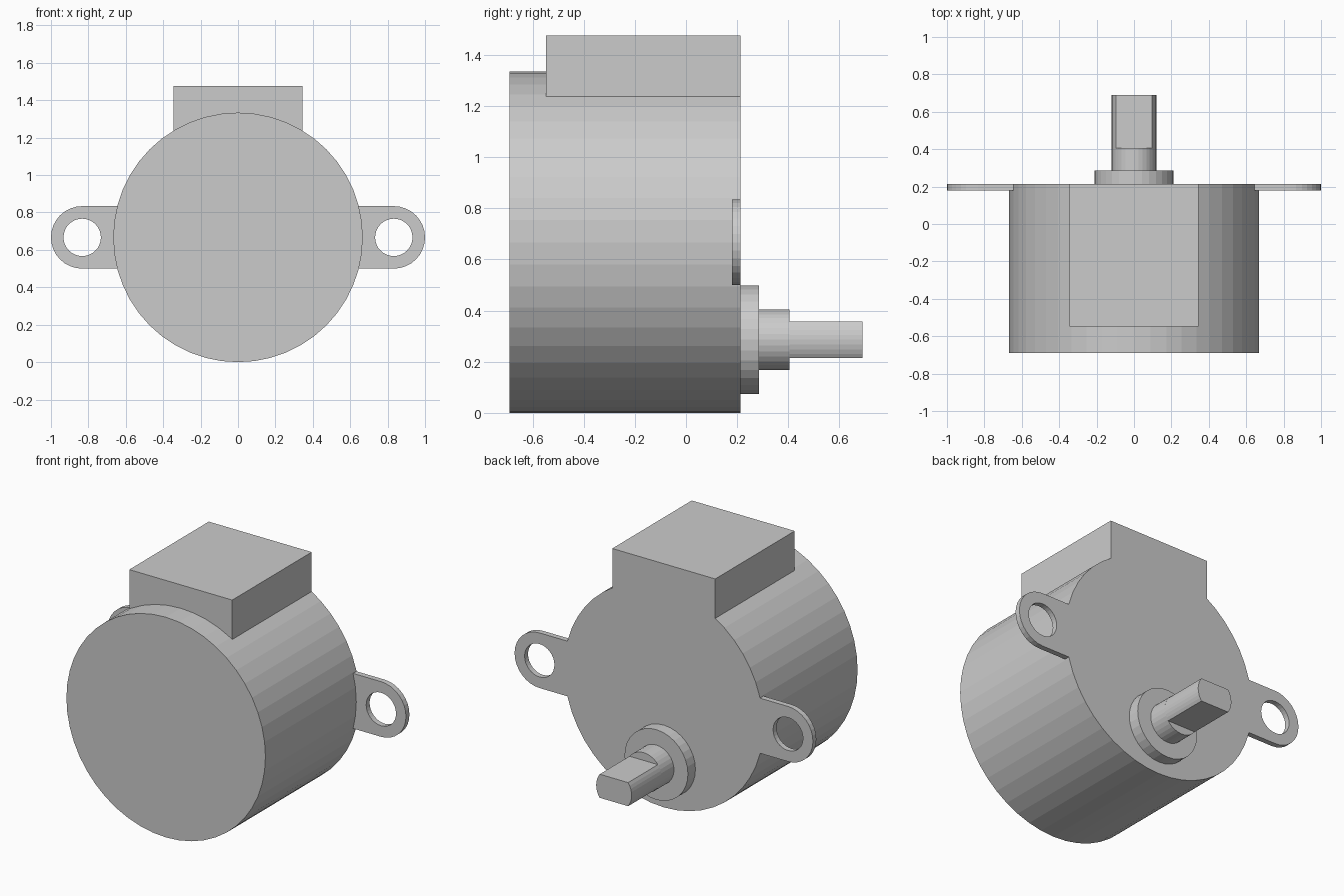
import bpy, bmesh
from math import sin, cos, asin, radians, degrees, sqrt

if "Cube" in bpy.data.objects:
    bpy.data.objects.remove(bpy.data.objects["Cube"])

R, CZ = 0.667, 0.667          # can radius and centre height
Y_BACK, Y_FACE = -0.69, 0.213  # closed end and mounting face


def arc(cx, cz, r, a0, a1, n):
    """Points (x, z) along an arc, both ends included."""
    return [(cx + r * cos(radians(a0 + (a1 - a0) * i / n)),
             cz + r * sin(radians(a0 + (a1 - a0) * i / n))) for i in range(n + 1)]


def circle(cx, cz, r, n):
    return arc(cx, cz, r, 0, 360, n)[:-1]


def prism(name, loops, y0, y1):
    """Extrude an xz outline (extra loops are holes) from y0 to y1."""
    bm = bmesh.new()
    edges = []
    for loop in loops:
        vs = [bm.verts.new((x, y0, z)) for x, z in loop]
        if len(loops) == 1:
            bm.faces.new(vs)
        else:
            edges += [bm.edges.new((vs[i - 1], vs[i])) for i in range(len(vs))]
    if edges:
        bmesh.ops.triangle_fill(bm, edges=edges, use_beauty=True)
    ext = bmesh.ops.extrude_face_region(bm, geom=bm.faces[:], use_keep_orig=True)
    moved = [g for g in ext["geom"] if isinstance(g, bmesh.types.BMVert)]
    bmesh.ops.translate(bm, vec=(0, y1 - y0, 0), verts=moved)
    bmesh.ops.recalc_face_normals(bm, faces=bm.faces[:])
    me = bpy.data.meshes.new(name)
    bm.to_mesh(me)
    bm.free()
    ob = bpy.data.objects.new(name, me)
    bpy.context.collection.objects.link(ob)
    return ob


# Round motor can
prism("motor_can", [circle(0, CZ, R, 48)], Y_BACK, Y_FACE)

# Wire cover, its underside following the can
W, TOP = 0.345, 1.476
r_in = R - 0.004
a = degrees(asin(sqrt(r_in**2 - W**2) / r_in))
cover = [(-W, TOP), (W, TOP)] + arc(0, CZ, r_in, a, 180 - a, 10)
prism("wire_cover", [cover], -0.548, Y_FACE)

# Mounting ears with screw holes, left and right
EX, ER = 0.833, 0.167
a = degrees(asin(ER / r_in))
for side, s in (("right", 1), ("left", -1)):
    outline = arc(EX, CZ, ER, -90, 90, 16) + arc(0, CZ, r_in, a, -a, 4)
    hole = circle(EX, CZ, 0.1, 32)
    prism("mounting_ear_" + side,
          [[(s * x, z) for x, z in loop] for loop in (outline, hole)],
          0.18, Y_FACE)

# Offset boss and output shaft with two flats
SZ, SR, FLAT = 0.286, 0.119, 0.0714
prism("shaft_boss", [circle(0, SZ, 0.2125, 32)], Y_FACE, 0.285)
prism("shaft_round", [circle(0, SZ, SR, 32)], 0.285, 0.405)
a = degrees(asin(FLAT / SR))
prism("shaft_flatted",
      [arc(0, SZ, SR, -a, a, 8) + arc(0, SZ, SR, 180 - a, 180 + a, 8)],
      0.405, 0.69)
